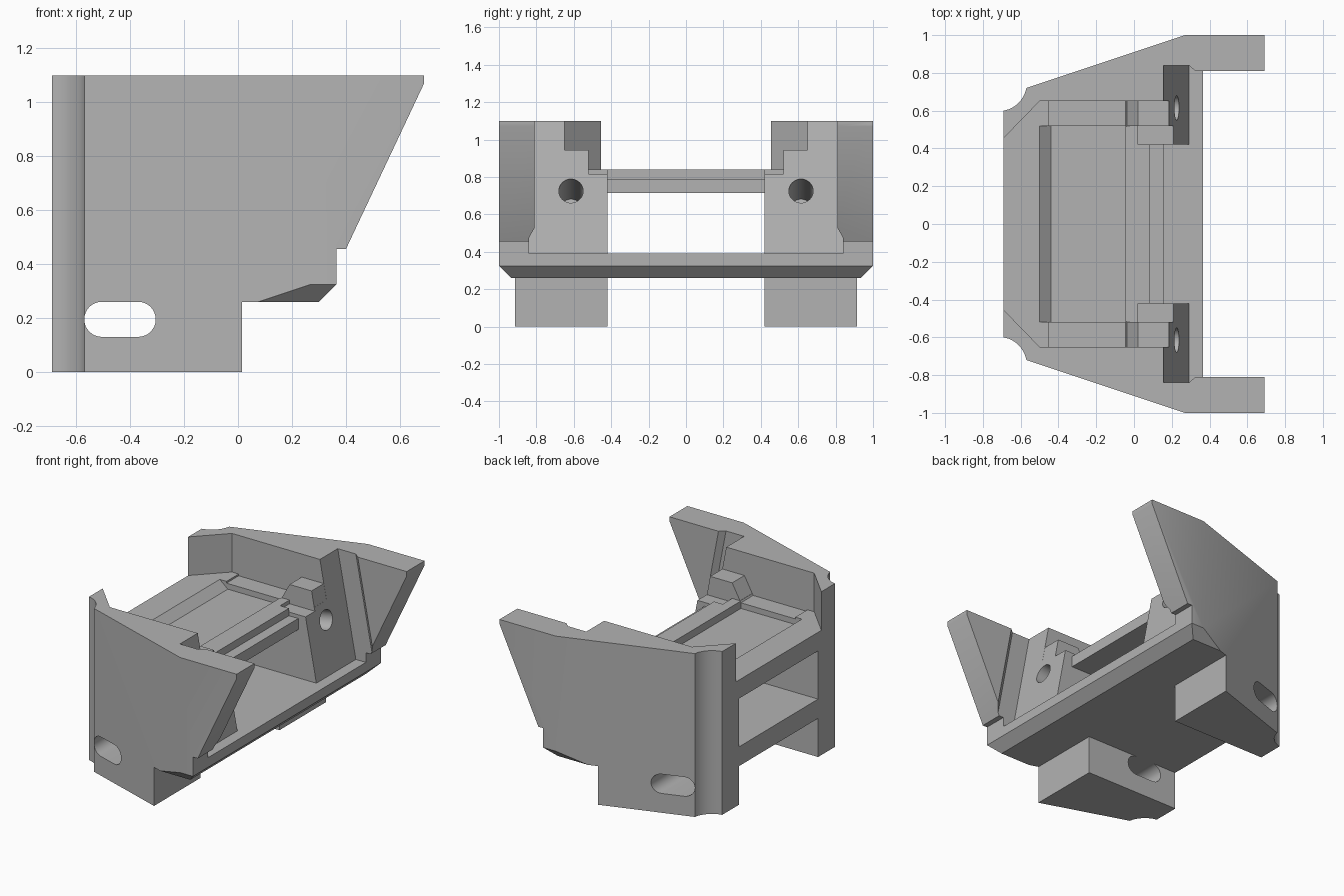
import bpy, bmesh, math
from mathutils import Vector

cube = bpy.data.objects.get("Cube")
if cube:
    bpy.data.objects.remove(cube, do_unlink=True)

grey = bpy.data.materials.new("plain_grey")
grey.use_nodes = True
colour = (0.45, 0.45, 0.45, 1)
grey.diffuse_color = colour
grey.node_tree.nodes["Principled BSDF"].inputs["Base Color"].default_value = colour


def prism(name, pts, axis, a, b, shift=0.0):
    """Extrude a 2D outline along an axis; shift slides the far end in x."""
    place = {"x": lambda p, t: (t, p[0], p[1]),
             "y": lambda p, t: (p[0], t, p[1]),
             "z": lambda p, t: (p[0], p[1], t)}[axis]
    bm = bmesh.new()
    near = [bm.verts.new(place(p, a)) for p in pts]
    far = [bm.verts.new(Vector(place(p, b)) + Vector((shift, 0, 0))) for p in pts]
    bm.faces.new(near)
    bm.faces.new(far[::-1])
    n = len(pts)
    for i in range(n):
        j = (i + 1) % n
        bm.faces.new((near[j], near[i], far[i], far[j]))
    bmesh.ops.recalc_face_normals(bm, faces=bm.faces)
    me = bpy.data.meshes.new(name)
    bm.to_mesh(me)
    bm.free()
    ob = bpy.data.objects.new(name, me)
    me.materials.append(grey)
    bpy.context.collection.objects.link(ob)
    return ob


def box(name, x0, x1, y0, y1, z0, z1):
    return prism(name, [(x0, y0), (x1, y0), (x1, y1), (x0, y1)], "z", z0, z1)


def combine(target, other, op="DIFFERENCE"):
    mod = target.modifiers.new("cut", "BOOLEAN")
    mod.operation = op
    mod.solver = "EXACT"
    mod.object = other
    bpy.context.view_layer.objects.active = target
    bpy.ops.object.modifier_apply(modifier=mod.name)
    bpy.data.objects.remove(other, do_unlink=True)


def mirrored(pts):
    return pts + [(x, -y) for x, y in reversed(pts)]


# Body: plan outline with scooped rear corners, trimmed by the side profile
a0, a1, steps = math.radians(-75), math.radians(-15), 10
cx, cy, r = -0.721, 0.751, 0.155
scoop = [(-0.69, 0.60)]
for i in range(1, steps):
    a = a0 + (a1 - a0) * i / steps
    scoop.append((cx + r * math.cos(a), cy + r * math.sin(a)))
plan = scoop + [(-0.57, 0.72), (0.27, 1.0), (0.69, 1.0)]
body = prism("housing_body", mirrored(plan), "z", 0, 1.1)
side = [(-0.8, -0.1), (0.015, -0.1), (0.015, 0.26), (0.30, 0.26), (0.365, 0.325),
        (0.365, 0.455), (0.40, 0.455), (0.69, 1.07), (0.69, 1.2), (-0.8, 1.2)]
combine(body, prism("side_trim", side, "y", -1.2, 1.2), "INTERSECT")

# Gap between the feet, and the window through the middle
combine(body, box("foot_gap", -1, 1, -0.42, 0.42, -0.1, 0.26))
combine(body, box("window", -1, 1, -0.42, 0.42, 0.39, 0.715))

# Open front: sloped face, side grooves and wing inner walls
lean = 0.19
mouth = [(0.29, 0.84), (0.425, 0.84), (0.46, 0.81), (1.2, 0.81)]
combine(body, prism("mouth", mirrored(mouth), "z", 0.39, 1.2, -lean * 0.81))

# Upper tray with chamfered rear corners, and its sunken floor
tray = [(-0.75, 0.393), (-0.50, 0.65), (0.35, 0.65)]
combine(body, prism("tray", mirrored(tray), "z", 0.84, 1.2))
floor = [(-0.50, 0.84), (-0.44, 0.79), (-0.045, 0.79), (-0.045, 0.9), (-0.50, 0.9)]
combine(body, prism("tray_floor", floor, "y", -0.52, 0.52))

# Stepped front lip of the tray
combine(body, box("lip_front", 0.155, 0.6, -0.42, 0.42, 0.5, 1.2))
combine(body, box("lip_step", 0.085, 0.6, -0.42, 0.42, 0.79, 1.2))

# Bolt hole axis is square to the sloped face
inward = Vector((-1, 0, -lean)).normalized()

for s in (-1, 1):
    # Tab recess beside the lip and shallow ledge beside the floor
    ys = sorted((s * 0.42, s * 0.52))
    combine(body, box("tab_recess", 0.02, 0.6, *ys, 0.815, 1.2))
    ys = sorted((s * 0.515, s * 0.65))
    combine(body, box("ledge_recess", -0.45, -0.04, *ys, 0.828, 1.2))

    # Lower side chamfer of the base plate
    edge = [(s * 0.935, 0.26), (s * 1.0, 0.325), (s * 1.1, 0.425), (s * 1.1, 0.26)]
    edge = [edge[0], edge[1], (s * 1.1, 0.325), edge[3]]
    combine(body, prism("edge_chamfer", edge, "x", 0.02, 0.6))

    # Rounded slot through each foot
    slot = []
    for centre, start in ((-0.37, -90), (-0.505, 90)):
        for k in range(17):
            t = math.radians(start + 180 * k / 16)
            slot.append((centre + 0.065 * math.cos(t), 0.195 + 0.065 * math.sin(t)))
    ys = sorted((s * 0.3, s * 1.2))
    combine(body, prism("slot", slot, "y", *ys))

    # Blind bolt hole
    bpy.ops.mesh.primitive_cylinder_add(
        vertices=32, radius=0.065, depth=0.75,
        location=Vector((0.226, s * 0.615, 0.725)) + inward * 0.2,
        rotation=inward.to_track_quat("Z", "Y").to_euler())
    combine(body, bpy.context.object)

    # Raised ledge with a ramp
    ramp = [(-0.045, 0.828), (0.02, 0.945), (0.184, 0.945), (0.206, 0.828),
            (0.206, 0.8), (-0.045, 0.8)]
    ys = sorted((s * 0.52, s * 0.66))
    combine(body, prism("ramp_ledge", ramp, "y", *ys), "UNION")

# One grey all over, with soft shading on the curves only
body.data.materials.clear()
body.data.materials.append(grey)
bpy.ops.object.select_all(action="DESELECT")
body.select_set(True)
bpy.context.view_layer.objects.active = body
bpy.ops.object.shade_smooth_by_angle(angle=math.radians(28))
